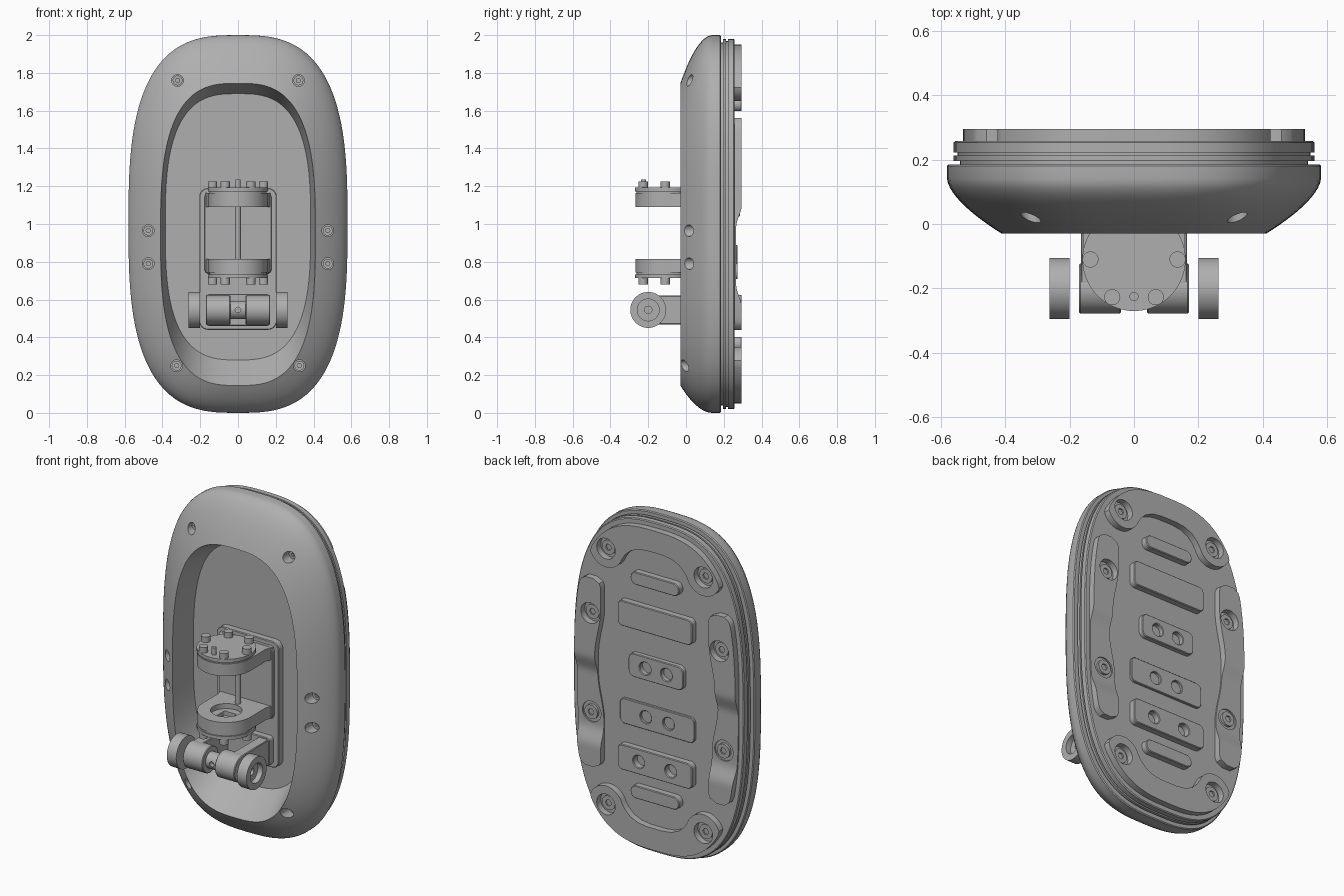
import bpy, bmesh
from math import sin, cos, pi, radians, copysign

if "Cube" in bpy.data.objects:
    bpy.data.objects.remove(bpy.data.objects["Cube"])

grey = bpy.data.materials.new("neutral_grey")
grey.use_nodes = True
grey.diffuse_color = (0.43, 0.43, 0.43, 1)
grey.node_tree.nodes["Principled BSDF"].inputs["Base Color"].default_value = grey.diffuse_color

POWER = 2.9  # squareness of the oval outlines
TOP = 0.295  # outer face of the back pads


def activate(ob):
    bpy.ops.object.select_all(action='DESELECT')
    ob.select_set(True)
    bpy.context.view_layer.objects.active = ob


def loft(name, *bodies):
    """One object from closed bodies, each a list of equal-length rings."""
    bm = bmesh.new()
    for rings in bodies:
        loops = [[bm.verts.new(p) for p in ring] for ring in rings]
        n = len(loops[0])
        for a, b in zip(loops, loops[1:]):
            for i in range(n):
                bm.faces.new((a[i], a[(i + 1) % n], b[(i + 1) % n], b[i]))
        bm.faces.new(loops[0])
        bm.faces.new(loops[-1])
    bmesh.ops.recalc_face_normals(bm, faces=bm.faces)
    mesh = bpy.data.meshes.new(name)
    bm.to_mesh(mesh)
    bm.free()
    mesh.materials.append(grey)
    ob = bpy.data.objects.new(name, mesh)
    bpy.context.collection.objects.link(ob)
    activate(ob)
    bpy.ops.object.shade_smooth_by_angle(angle=radians(32))
    return ob


def place(axis, u, v, w):
    return {'x': (w, u, v), 'y': (u, w, v), 'z': (u, v, w)}[axis]


def prism(outline, axis, lo, hi):
    return [[place(axis, u, v, w) for u, v in outline] for w in sorted((lo, hi))]


def arc(u, v, r, start, end, n):
    return [(u + r * cos(radians(start + (end - start) * i / n)),
             v + r * sin(radians(start + (end - start) * i / n))) for i in range(n + 1)]


def disc(u, v, r, n=32):
    return arc(u, v, r, 0, 360, n)[:-1]


def cyl(u, v, r, axis, lo, hi, n=32):
    return prism(disc(u, v, r, n), axis, lo, hi)


def rounded(cu, cv, hw, hh, r):
    pts = []
    for k, (su, sv) in enumerate(((1, 1), (-1, 1), (-1, -1), (1, -1))):
        pts += arc(cu + su * (hw - r), cv + sv * (hh - r), r, 90 * k, 90 * k + 90, 6)
    return pts


def oval(a, b, cz, end=2 * pi, n=120):
    angles = [end * i / n for i in range(n)]
    return [(copysign(abs(cos(t)) ** (2 / POWER), cos(t)) * a,
             cz + copysign(abs(sin(t)) ** (2 / POWER), sin(t)) * b) for t in angles]


def ring(y, a, b, cz=1.0):
    return [(x, y, z) for x, z in oval(a, b, cz)]


def cut(ob, *bodies):
    cutter = loft("cutter", *bodies)
    cutter.hide_render = True
    mod = ob.modifiers.new("cut", 'BOOLEAN')
    mod.operation, mod.solver, mod.object = 'DIFFERENCE', 'EXACT', cutter
    activate(ob)
    bpy.ops.object.modifier_apply(modifier=mod.name)
    bpy.data.objects.remove(cutter)
    bpy.ops.object.shade_smooth_by_angle(angle=radians(32))


def soften(ob):
    mod = ob.modifiers.new("soft_edges", 'BEVEL')
    mod.width, mod.segments, mod.limit_method, mod.angle_limit = 0.004, 1, 'ANGLE', radians(50)


# Domed front shell with a deep oval recess
rings = [ring(0.185, 0.575, 0.995), ring(0.18, 0.58, 1.0)]
for i in range(12, -1, -1):
    t = i / 12
    fx, fz = 1 - (1 - t) ** 1.6, 1 - (1 - t) ** 1.9
    rings.append(ring(-0.03 + 0.17 * t, 0.41 + 0.17 * fx, 0.80 + 0.20 * fz, 0.945 + 0.055 * fz))
rings.append(ring(0.13, 0.385, 0.705, 0.985))
shell = loft("front_shell", rings)

# Shell screws sunk in round holes
spots = [(s * x, z) for s in (1, -1) for x, z in
         ((0.32, 1.76), (0.475, 0.965), (0.475, 0.79), (0.325, 0.25))]
cut(shell, *[cyl(x, z, 0.031, 'y', -0.1, 0.09, 24) for x, z in spots])
for x, z in spots:
    screw = loft("shell_screw", cyl(x, z, 0.026, 'y', 0.06, 0.1, 24))
    cut(screw, cyl(x, z, 0.012, 'y', -0.1, 0.075, 6))

# Stepped back plate with grooves round its edge
loft("back_plate", [ring(y, a, a + 0.42) for y, a in
     ((0.17, 0.54), (0.195, 0.54), (0.195, 0.56), (0.212, 0.56), (0.212, 0.548),
      (0.222, 0.548), (0.222, 0.56), (0.252, 0.56), (0.257, 0.555))])


def back_screws(ob, spots):
    cut(ob, *[cyl(x, z, 0.061, 'y', 0.2, 0.4) for x, z in spots])
    for x, z in spots:
        screw = loft("back_screw", cyl(x, z, 0.042, 'y', 0.25, 0.272))
        cut(screw, cyl(x, z, 0.02, 'y', 0.263, 0.4, 6))


# End pads: crescents with a round boss at each corner
half = [(0.05, 1.82), (0.11, 1.812), (0.16, 1.79), (0.195, 1.757)] + arc(0.32, 1.76, 0.11, 200, 340, 16)
outer = [p for p in oval(0.53, 0.95, 1.0, pi) if p[1] > 1.735]
crescent = half + outer + [(-x, z) for x, z in reversed(half)]
for name, flip in (("top_pad", False), ("bottom_pad", True)):
    pts = [(x, 2 - z) if flip else (x, z) for x, z in crescent]
    pad = loft(name, prism(pts, 'y', 0.25, TOP))
    z = 0.24 if flip else 1.76
    back_screws(pad, [(0.32, z), (-0.32, z)])


# Side pads: wavy inner edge and a shallow dip across the middle
def ease(t):
    t = min(max(t, 0), 1)
    return t * t * (3 - 2 * t)


for name, s in (("left_pad", 1), ("right_pad", -1)):
    rows = []
    steps = 56
    for i in range(steps + 1):
        z = 0.44 + 1.12 * i / steps
        edge = 0.53 * (1 - (abs(z - 1) / 0.95) ** POWER) ** (1 / POWER)
        trim = max(0, 0.05 - min(z - 0.44, 1.56 - z))
        curve = 0.05 - max(0, 0.05 ** 2 - trim ** 2) ** 0.5
        inner = 0.355 + 0.04 * ease(1.2 - abs(z - 1.05) / 0.28) + curve
        y = TOP - 0.03 * ease((z - 0.56) / 0.12) * ease((1.10 - z) / 0.12)
        out = edge - curve * 0.6
        rows.append([(s * inner, 0.25, z), (s * out, 0.25, z), (s * out, y, z), (s * inner, y, z)])
    pad = loft(name, rows)
    back_screws(pad, [(s * 0.425, 1.35), (s * 0.435, 0.75)])

# Raised bars down the middle of the back
for name, z, hw, hh, r, hole, top in (
        ("upper_slim_bar", 1.635, 0.16, 0.038, 0.036, 0, TOP),
        ("plain_bar", 1.405, 0.245, 0.075, 0.03, 0, TOP),
        ("short_holed_bar", 1.11, 0.18, 0.07, 0.035, 0.07, 0.285),
        ("middle_holed_bar", 0.815, 0.245, 0.075, 0.03, 0.075, 0.272),
        ("lower_holed_bar", 0.55, 0.245, 0.075, 0.03, 0.105, TOP),
        ("lower_slim_bar", 0.365, 0.16, 0.038, 0.036, 0, TOP)):
    bar = loft(name, prism(rounded(0, z, hw, hh, r), 'y', 0.25, top))
    if hole:
        cut(bar, *[cyl(s * hole, z, 0.036, 'y', 0.2, 0.4) for s in (1, -1)])
    soften(bar)

# Mounting plate on the recess floor
soften(loft("mount_plate", prism(rounded(0, 0.815, 0.205, 0.375, 0.045), 'y', 0.09, 0.14)))
soften(loft("mount_web", prism(rounded(0, 0.95, 0.178, 0.215, 0.03), 'y', 0.07, 0.10)))

# Two clamp arms with round noses, cover plates and hex-spaced bolts
nose = arc(0, -0.11, 0.157, 180, 360, 32)
arm_outline = nose + [(0.157, 0.04), (0.172, 0.08), (0.172, 0.1), (-0.172, 0.1), (-0.172, 0.08), (-0.157, 0.04)]
for side, d, z in (("upper", 1, 1.09), ("lower", -1, 0.815)):
    arm = loft(side + "_clamp_arm", prism(arm_outline, 'z', z, z + d * 0.073))
    cut(arm, cyl(0, -0.11, 0.085, 'z', z - d * 0.05, z + d * 0.03))
    cut(arm, prism(rounded(0, -0.11, 0.04, 0.04, 0.005), 'z', z + d * 0.02, z + d * 0.055))
    loft(side + "_cover_rim", cyl(0, -0.11, 0.152, 'z', z + d * 0.06, z + d * 0.082, 48))
    loft(side + "_cover", cyl(0, -0.11, 0.16, 'z', z + d * 0.082, z + d * 0.102, 48))
    for x, y in disc(0, -0.11, 0.135, 6):
        loft(side + "_bolt", cyl(x, y, 0.025, 'z', z + d * 0.09, z + d * 0.135, 20))
loft("centre_pin", cyl(0, -0.225, 0.014, 'z', 1.17, 1.235, 16))
loft("tie_rod", cyl(0, 0.0, 0.015, 'z', 0.75, 1.15, 20))

# Roller carrier: two arms with round hubs joined by a waist
for side, s in (("left", 1), ("right", -1)):
    soften(loft(side + "_hub", cyl(-0.2, 0.545, 0.078, 'x', s * 0.04, s * 0.17, 40)))
    outline = arc(-0.2, 0.545, 0.076, 90, 270, 24) + [(0.1, 0.469), (0.1, 0.621)]
    soften(loft(side + "_hub_arm", prism(outline, 'x', s * 0.10, s * 0.165)))
    # Ring-shaped roller with a sunken face and a small bore
    roller = loft(side + "_roller", cyl(-0.2, 0.545, 0.095, 'x', s * 0.2, s * 0.262, 48))
    cut(roller, cyl(-0.2, 0.545, 0.058, 'x', s * 0.23, s * 0.4))
    cut(roller, cyl(-0.2, 0.545, 0.02, 'x', s * 0.1, s * 0.24, 16))
waist = loft("hub_waist", cyl(-0.2, 0.545, 0.048, 'x', -0.05, 0.05))
cut(waist, cyl(0, 0.545, 0.015, 'y', -0.4, -0.22, 16))
soften(loft("hub_foot", prism(rounded(0, 0.545, 0.17, 0.085, 0.02), 'y', 0.05, 0.1)))
